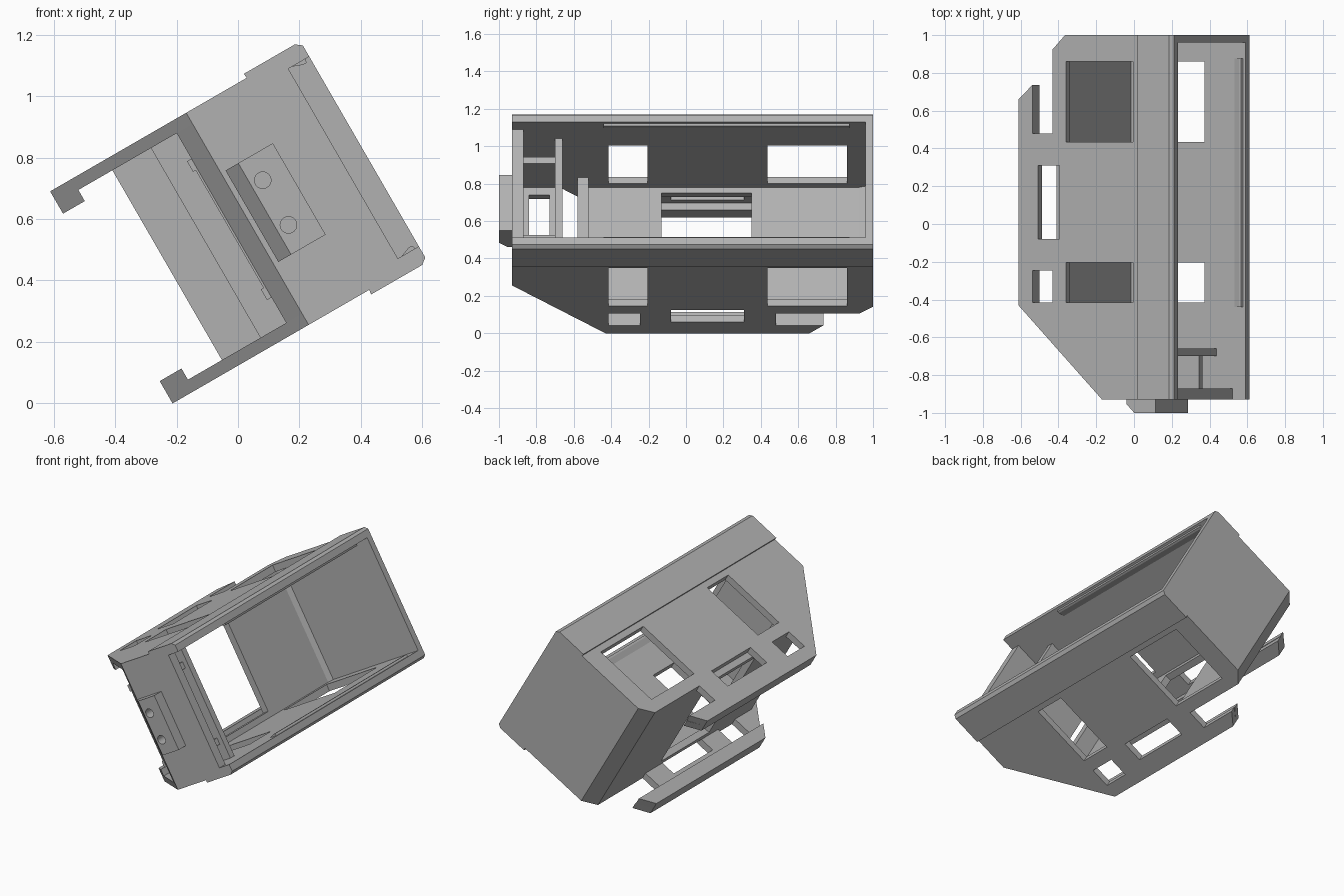
import bpy, bmesh, math
from mathutils import Matrix

cube = bpy.data.objects.get("Cube")
if cube:
    bpy.data.objects.remove(cube, do_unlink=True)

grey = bpy.data.materials.new("plain grey")
grey.use_nodes = True
COLOR = (0.44, 0.44, 0.44, 1)
grey.diffuse_color = COLOR
grey.node_tree.nodes["Principled BSDF"].inputs["Base Color"].default_value = COLOR

# The housing is built square (depth, length, width), then tilted as a whole
TILT = Matrix.Rotation(math.radians(-30), 4, 'Y')
MID = 0.505          # middle of the width
IN, OUT = 0.357, 0.399   # half widths to inner and outer wall faces


def rect(a0, a1, b0, b1):
    return [(a0, b0), (a1, b0), (a1, b1), (a0, b1)]


def circle(a, b, r, n=24):
    return [(a + r * math.cos(math.tau * i / n), b + r * math.sin(math.tau * i / n))
            for i in range(n)]


def prism(name, axis, lo, hi, outer, holes=()):
    """Extrude an outline with holes along one local axis (0 depth, 1 length, 2 width)."""
    def place(p):
        c = list(p)
        c.insert(axis, lo)
        return c
    bm = bmesh.new()
    edges = []
    for loop in [outer, *holes]:
        vs = [bm.verts.new(place(p)) for p in loop]
        edges += [bm.edges.new((vs[i - 1], vs[i])) for i in range(len(vs))]
    bmesh.ops.triangle_fill(bm, edges=edges, use_beauty=True)
    ext = bmesh.ops.extrude_face_region(bm, geom=bm.faces[:], use_keep_orig=True)
    shift = [0, 0, 0]
    shift[axis] = hi - lo
    bmesh.ops.translate(bm, vec=shift,
                        verts=[g for g in ext["geom"] if isinstance(g, bmesh.types.BMVert)])
    bmesh.ops.recalc_face_normals(bm, faces=bm.faces[:])
    bm.transform(TILT)
    me = bpy.data.meshes.new(name)
    bm.to_mesh(me)
    bm.free()
    me.materials.append(grey)
    ob = bpy.data.objects.new(name, me)
    bpy.context.collection.objects.link(ob)
    return ob


def box(name, u, y, v):
    return prism(name, 2, v[0], v[1], rect(*u, *y))


# Side wall outline: sloped front, hooked foot and notch at the back
wall = [(0.766, -0.93), (0.327, -0.93), (-0.185, -0.43), (-0.185, 0.66),
        (-0.10, 0.735), (-0.10, 0.48), (0.025, 0.48), (0.025, 0.925),
        (0.10, 1), (0.766, 1)]
windows = [rect(0.106, 0.516, -0.415, -0.205), rect(0.106, 0.516, 0.435, 0.86),
           rect(-0.10, 0.025, -0.415, -0.247), rect(-0.066, 0.065, -0.08, 0.31)]
foot = [(-0.185, -0.43), (-0.185, 0.66), (-0.103, 0.735), (-0.103, -0.51)]

for side, s in (("lower", -1), ("upper", 1)):
    def across(a, b):
        return sorted((MID + s * a, MID + s * b))
    prism(side + "_side_wall", 2, *across(IN, OUT), wall, windows)
    prism(side + "_foot_rail", 2, *across(0.315, IN), foot)
    # Thick outer band along the open edge, chamfered
    band = [(0.555, OUT), (0.553, 0.415), (0.745, 0.415), (0.766, OUT)]
    prism(side + "_edge_band", 1, -0.93, 1, [(u, MID + s * v) for u, v in band])
    # Snap bead inside the open edge
    bead = [(0.70, IN), (0.735, 0.344), (0.748, 0.344), (0.752, IN)]
    prism(side + "_snap_bead", 1, -0.44, 0.875, [(u, MID + s * v) for u, v in bead])
    # Rib of the connector bay
    box(side + "_bay_rib", (0.25, 0.56), (-0.87, -0.70), across(0.221, 0.261))

INNER = (MID - IN, MID + IN)

# Back wall with chamfered lower edge
prism("back_wall", 2, *INNER, [(0.10, 1), (0.766, 1), (0.766, 0.96), (0.08, 0.96),
                               (0.067, 0.925), (0.025, 0.925)])

# Floor with a central opening and an upstand at its front
prism("floor", 0, 0.025, 0.067, rect(-0.58, 0.925, *INNER),
      [rect(-0.13, 0.35, 0.183, 0.827)])
box("floor_upstand", (0.067, 0.17), (-0.58, -0.52), INNER)

# Front wall with two screw holes, sloped along its lower edge
screws = [circle(0.433, MID - 0.084, 0.027), circle(0.433, MID + 0.084, 0.027)]
prism("front_wall", 1, -0.93, -0.87, rect(0.327, 0.687, *INNER), screws)
prism("front_wall_slope", 2, *INNER, [(0.327, -0.93), (0.327, -0.87), (0.267, -0.87)])

# Raised mounting pad on the front
PAD = (MID - 0.172, MID + 0.172)
prism("mounting_pad", 1, -1, -0.93, rect(0.392, 0.522, *PAD), screws)
prism("mounting_pad_slope", 2, *PAD,
      [(0.344, -0.93), (0.344, -0.952), (0.392, -1), (0.392, -0.93)])

# Connector bay behind the front wall
box("bay_cross_wall", (0.17, 0.59), (-0.70, -0.66), INNER)
prism("bay_floor", 0, 0.26, 0.30, rect(-0.87, -0.70, MID - 0.221, MID + 0.221),
      [rect(-0.84, -0.73, MID - 0.175, MID + 0.175)])
